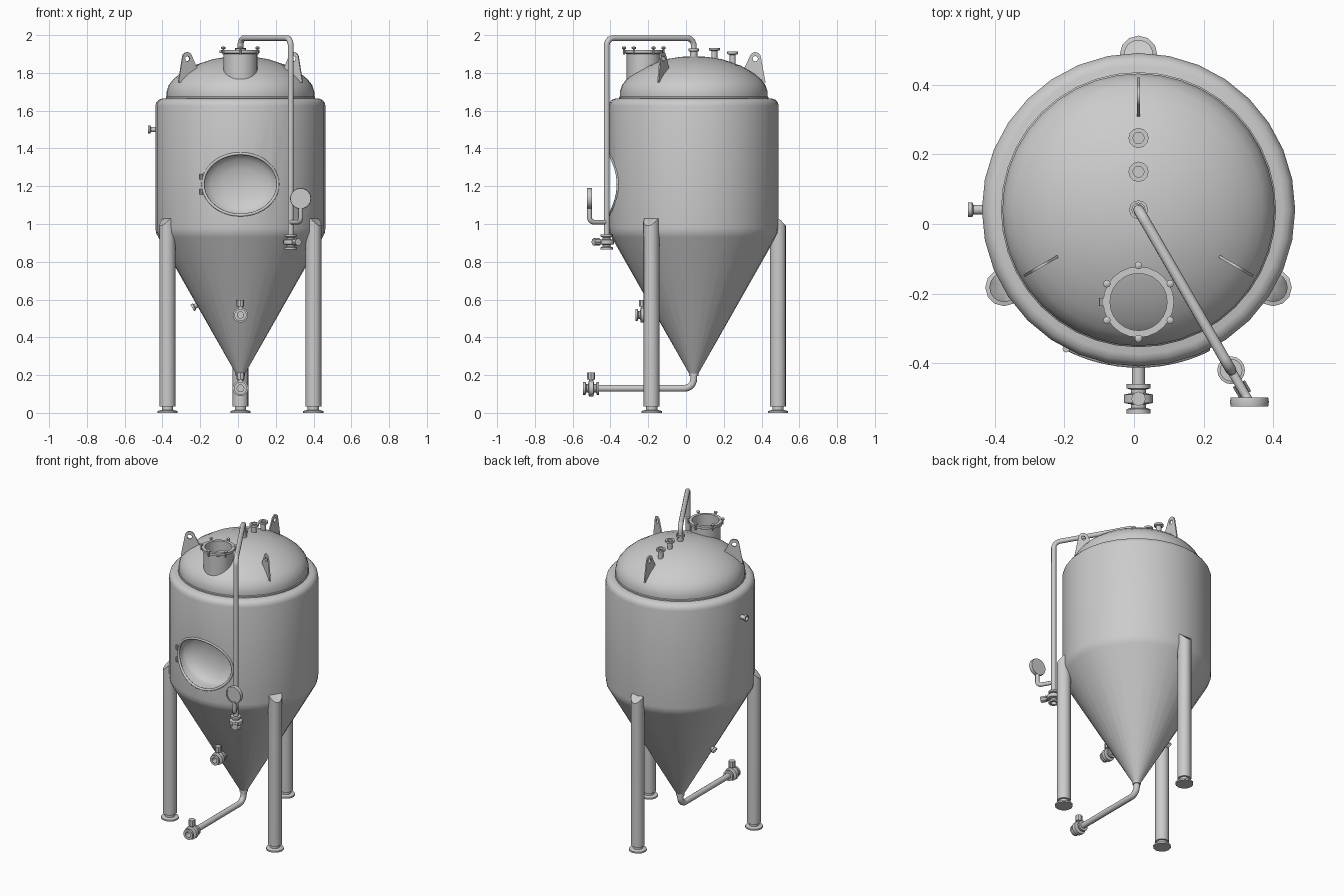
import bpy, bmesh, math
from mathutils import Vector, Matrix

if "Cube" in bpy.data.objects:
    bpy.data.objects.remove(bpy.data.objects["Cube"])

CX, CY, R = 0.013, 0.041, 0.45          # tank axis and radius
C = Vector((CX, CY, 0))


def finish(ob, angle=40):
    bpy.ops.object.select_all(action='DESELECT')
    ob.select_set(True)
    bpy.context.view_layer.objects.active = ob
    if ob.type == 'CURVE':
        bpy.ops.object.convert(target='MESH')
    bpy.ops.object.shade_smooth_by_angle(angle=math.radians(angle))
    return ob


def from_bm(name, bm):
    bmesh.ops.recalc_face_normals(bm, faces=bm.faces[:])
    me = bpy.data.meshes.new(name)
    bm.to_mesh(me)
    bm.free()
    ob = bpy.data.objects.new(name, me)
    bpy.context.collection.objects.link(ob)
    return ob


def lathe(name, prof, loc=(0, 0, 0), axis=(0, 0, 1), seg=16, scale=(1, 1, 1)):
    """Revolve (radius, height) points about an axis; points on the axis close the shape."""
    bm = bmesh.new()
    vs = [bm.verts.new((r, 0, h)) for r, h in prof]
    es = [bm.edges.new(p) for p in zip(vs, vs[1:])]
    bmesh.ops.spin(bm, geom=vs + es, cent=(0, 0, 0), axis=(0, 0, 1),
                   angle=2 * math.pi, steps=seg, use_duplicate=False)
    bmesh.ops.remove_doubles(bm, verts=bm.verts[:], dist=1e-5)
    q = Vector(axis).to_track_quat('Z', 'Y').to_matrix().to_4x4()
    m = Matrix.Translation(loc) @ Matrix.Diagonal((*scale, 1)) @ q
    bmesh.ops.transform(bm, matrix=m, verts=bm.verts[:])
    return finish(from_bm(name, bm))


def rod(name, a, b, r, seg=12):
    d = Vector(b) - Vector(a)
    return lathe(name, [(0, 0), (r, 0), (r, d.length), (0, d.length)], a, d, seg)


def tube(name, pts, r, bend=0.0, cyclic=False):
    """Round pipe along a path with filleted corners."""
    pts = [Vector(p) for p in pts]
    path = pts
    if bend:
        path = [pts[0]]
        for a, b, c in zip(pts, pts[1:], pts[2:]):
            p, q = b + (a - b).normalized() * bend, b + (c - b).normalized() * bend
            ctr = p + q - b
            for i in range(6):
                v = p.lerp(q, i / 5) - ctr
                path.append(ctr + v.normalized() * bend)
        path.append(pts[-1])
    cu = bpy.data.curves.new(name, 'CURVE')
    cu.dimensions = '3D'
    cu.bevel_depth, cu.bevel_resolution, cu.use_fill_caps = r, 3, True
    sp = cu.splines.new('POLY')
    sp.points.add(len(path) - 1)
    for s, p in zip(sp.points, path):
        s.co = (*p, 1)
    sp.use_cyclic_u = cyclic
    ob = bpy.data.objects.new(name, cu)
    bpy.context.collection.objects.link(ob)
    return finish(ob)


def valve(name, c, flow, up, s=1.0):
    """Clamp-ended valve with open bore and a knob handle."""
    c, up = Vector(c), Vector(up).normalized()
    lathe(name + "_body", [(a * s, b * s) for a, b in [
        (0, -.042), (.034, -.042), (.034, -.03), (.022, -.026), (.022, -.016), (.042, -.012), (.042, .012),
        (.022, .016), (.022, .026), (.034, .03), (.034, .042), (.018, .042), (.018, .0), (0, .0)]], c, flow)
    rod(name + "_stem", c + up * .02 * s, c + up * .055 * s, .011 * s)
    rod(name + "_handle", c + up * .047 * s, c + up * .085 * s, .021 * s, 8)


def port(name, base, axis, length, r, rf):
    lathe(name, [(0, 0), (r, 0), (r, length - .016), (rf, length - .012), (rf, length),
                 (r, length), (r, length - .02), (0, length - .02)], base, axis, 12)


def polar(deg, r, z):
    a = math.radians(deg)
    return Vector((CX + r * math.cos(a), CY + r * math.sin(a), z))


# tank shell: cone, cylinder and shoulder
tank = lathe("tank_body", [(0, .20), (.02, .20), (.435, .93), (.447, .953), (R, .98), (R, 1.625),
                           (.446, 1.642), (.434, 1.657), (.415, 1.664), (0, 1.664)], C, seg=32)
# oval manway pocket with a dished door
DZ, A, B = 1.21, .198, .163
cut = lathe("manway_cutter", [(0, .25), (1, .25), (1, -.02), (.96, -.035), (.8, -.06), (.5, -.08),
                              (0, -.09)], (CX, CY - .385, DZ), (0, -1, 0), 40, (A, 1, B))
mod = tank.modifiers.new("manway", 'BOOLEAN')
mod.operation, mod.object, mod.solver = 'DIFFERENCE', cut, 'EXACT'
bpy.context.view_layer.objects.active = tank
bpy.ops.object.modifier_apply(modifier="manway")
bpy.data.objects.remove(cut)
finish(tank, 35)
rim = []
for i in range(40):
    t = 2 * math.pi * i / 40
    x = A * math.cos(t)
    rim.append((CX + x, CY - math.sqrt(R * R - x * x) + .004, DZ + B * math.sin(t)))
tube("manway_rim", rim, .008, cyclic=True)
for z in (1.17, 1.25):
    rod("manway_hinge", (CX - .208, CY - .40, z - .014), (CX - .208, CY - .40, z + .014), .01, 8)

# domed lid
lathe("dome_lid", [(0, 1.655), (.395, 1.655), (.395, 1.672), (.391, 1.676), (.391, 1.70), (.38, 1.735),
                   (.357, 1.765), (.32, 1.796), (.25, 1.838), (.15, 1.872), (.07, 1.885), (0, 1.888)],
      C, seg=40)

# top manway neck with clamp knobs
NECK = Vector((CX, -.224, 0))
lathe("top_neck", [(.09, 1.74), (.09, 1.9), (.102, 1.906), (.102, 1.922), (.082, 1.922), (.082, 1.74),
                   (.09, 1.74)], NECK, seg=24)
for k in range(6):
    a = math.radians(30 + 60 * k)
    p = NECK + Vector((math.cos(a), math.sin(a), 0)) * .105
    lathe("clamp_knob", [(0, 1.897), (.005, 1.897), (.005, 1.925), (.011, 1.928), (.011, 1.936),
                         (.005, 1.94), (0, 1.94)], p, seg=8)
rod("neck_hinge", (CX - .105, -.236, 1.912), (CX - .105, -.212, 1.912), .008, 8)

# lid fittings
port("lid_port_1", (CX, .15, 1.86), (0, 0, 1), .072, .016, .029)
port("lid_port_2", (CX, .247, 1.84), (0, 0, 1), .072, .016, .029)
port("lid_inlet", (CX, CY, 1.87), (0, 0, 1), .058, .019, .027)
port("side_port", (CX - R + .01, CY, 1.5), (-1, 0, 0), .05, .014, .021)

# lifting lugs and legs, every 120 degrees
for deg in (90, 210, 330):
    # lug outline in (radius, height), with a round eye
    outline = [(.262, 1.815), (.296, 1.885)]
    outline += [(.326 + .03 * math.cos(math.radians(t)), 1.88 + .03 * math.sin(math.radians(t)))
                for t in range(150, -1, -25)]
    outline += [(.38, 1.75), (.30, 1.75)]
    hole = [(.326 + .014 * math.cos(i * math.pi / 6), 1.875 + .014 * math.sin(i * math.pi / 6))
            for i in range(12)]
    bm = bmesh.new()
    edges = []
    for loop in (outline, hole):
        vs = [bm.verts.new((x, -.004, z)) for x, z in loop]
        edges += [bm.edges.new((vs[i - 1], vs[i])) for i in range(len(vs))]
    bmesh.ops.triangle_fill(bm, edges=edges, use_beauty=True)
    ext = bmesh.ops.extrude_face_region(bm, geom=bm.faces[:])
    bmesh.ops.translate(bm, vec=(0, .008, 0), verts=[v for v in ext['geom'] if isinstance(v, bmesh.types.BMVert)])
    turn = Matrix.Translation(C) @ Matrix.Rotation(math.radians(deg), 4, 'Z')
    bmesh.ops.transform(bm, matrix=turn, verts=bm.verts[:])
    finish(from_bm("lifting_lug", bm))

    # leg with top sloping down on the outside
    leg = rod("leg", polar(deg, .446, .035), polar(deg, .446, 1.03), .042, 16)
    out = polar(deg, 1, 0) - C
    for v in leg.data.vertices:
        if v.co.z > 1:
            v.co.z -= max(0, (v.co - polar(deg, .452, 0)).dot(out)) * 1.1
    lathe("leg_foot", [(0, 0), (.054, 0), (.054, .01), (.03, .016), (.03, .04), (0, .04)],
          polar(deg, .446, 0), seg=12)

# cleaning pipe from lid down to its valve, with pressure gauge
PX, PY = .279, -.42
D = Vector((PX - CX, PY - CY, 0)).normalized()
P = Vector((PX, PY, 0))
Z = Vector((0, 0, 1))
tube("cleaning_pipe", [(CX, CY, 1.88), (CX, CY, 1.984), P + Z * 1.984, P + Z * .93], .0155, .04)
valve("cleaning_valve", P + Z * .905, (0, 0, -1), D, .95)
G = P + D * .105
tube("gauge_pipe", [P + Z * 1.01, G + Z * 1.01, G + Z * 1.09], .013, .025)
lathe("gauge", [(0, -.012), (.054, -.012), (.056, .0), (.054, .013), (.047, .013), (.047, .009), (0, .009)],
      G + Z * 1.135, (0, -1, 0), 20)

# bottom drain with valve
tube("drain_pipe", [(CX, CY, .22), (CX, CY, .13), (CX, -.48, .13)], .019, .05)
lathe("drain_collar", [(0, .195), (.025, .195), (.025, .222), (0, .222)], C, seg=16)
valve("drain_valve", (CX, -.502, .13), (0, -1, 0), Z)

# cone sample valve and thermometer pocket
rod("sample_pipe", (CX, -.13, .518), (CX, -.21, .518), .018)
valve("sample_valve", (CX, -.228, .518), (0, -1, 0), Z, .95)
port("cone_port", (CX - .205, CY, .585), (-.87, 0, -.5), .058, .013, .02)
